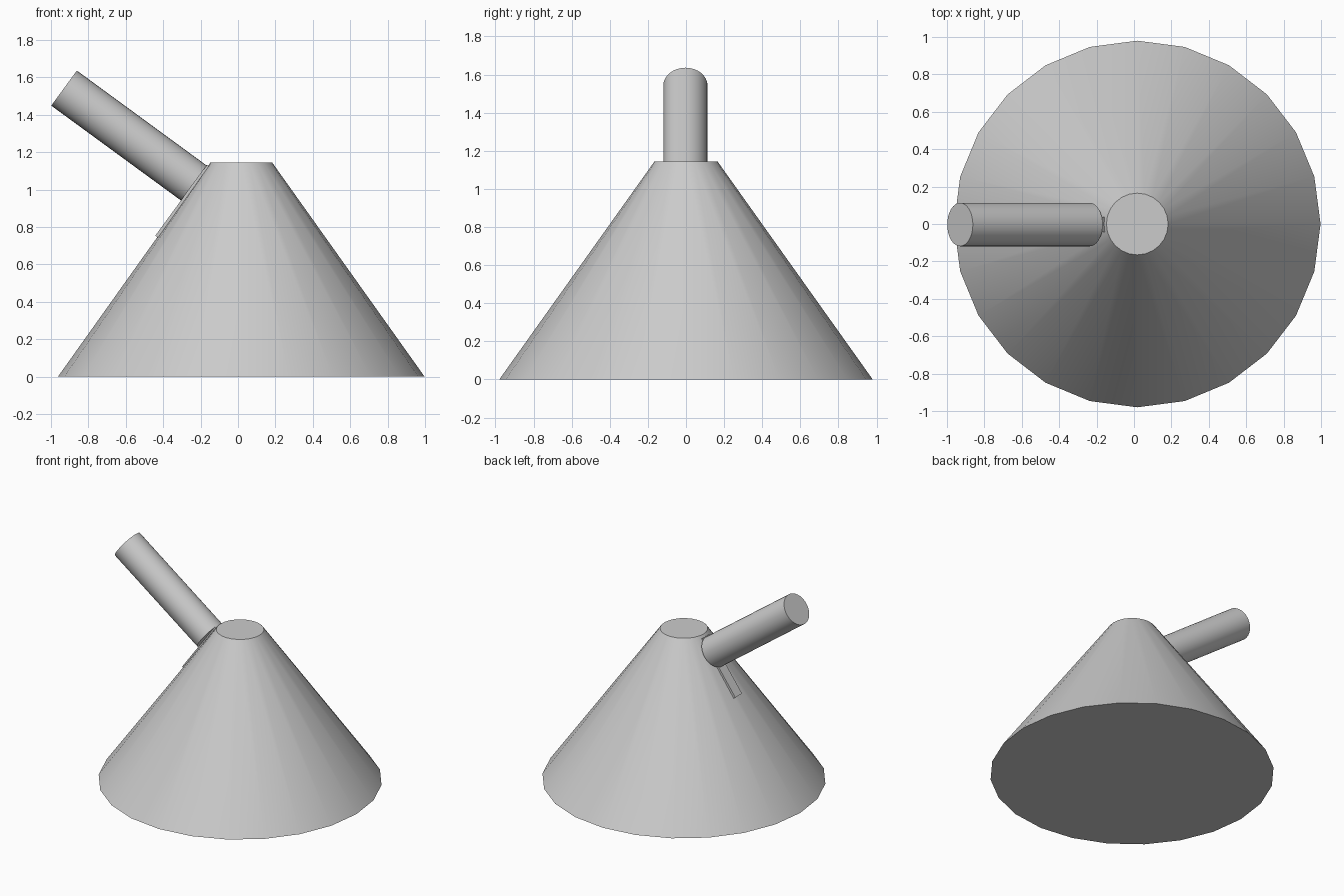
import bpy, math
from mathutils import Vector, Matrix

if "Cube" in bpy.data.objects:
    bpy.data.objects.remove(bpy.data.objects["Cube"])


def smooth(obj):
    bpy.ops.object.select_all(action='DESELECT')
    obj.select_set(True)
    bpy.context.view_layer.objects.active = obj
    bpy.ops.object.shade_smooth_by_angle(angle=math.radians(35))


# Truncated cone body, 24 sides with a corner on the +x axis
CX, R1, R2, H = 0.0175, 0.98, 0.165, 1.145
bpy.ops.mesh.primitive_cone_add(vertices=24, radius1=R1, radius2=R2, depth=H,
                                location=(CX, 0, H / 2))
body = bpy.context.object
body.name = "cone_body"
smooth(body)

# Round handle standing out from the sloping side
outer, inner = Vector((-0.93, -0.003, 1.5425)), Vector((-0.236, -0.003, 1.035))
axis = outer - inner
bpy.ops.mesh.primitive_cylinder_add(vertices=32, radius=0.116, depth=axis.length,
                                    location=(outer + inner) / 2,
                                    rotation=axis.to_track_quat('Z', 'Y').to_euler())
handle = bpy.context.object
handle.name = "handle"
smooth(handle)

# Thin mounting strip lying along the slope under the handle
top, low = Vector((-0.166, -0.003, 1.132)), Vector((-0.442, -0.003, 0.754))
along = (top - low).normalized()
side = Vector((0, 1, 0))
normal = side.cross(along).normalized()
if normal.x > 0:
    normal, side = -normal, -side
thick = 0.022
bpy.ops.mesh.primitive_cube_add(size=1)
strip = bpy.context.object
strip.name = "mounting_strip"
rot = Matrix((side, normal.cross(side), normal)).transposed().to_4x4()
strip.matrix_world = (Matrix.Translation((top + low) / 2 - normal * thick / 2) @ rot
                      @ Matrix.Diagonal((0.08, (top - low).length, thick, 1)))
